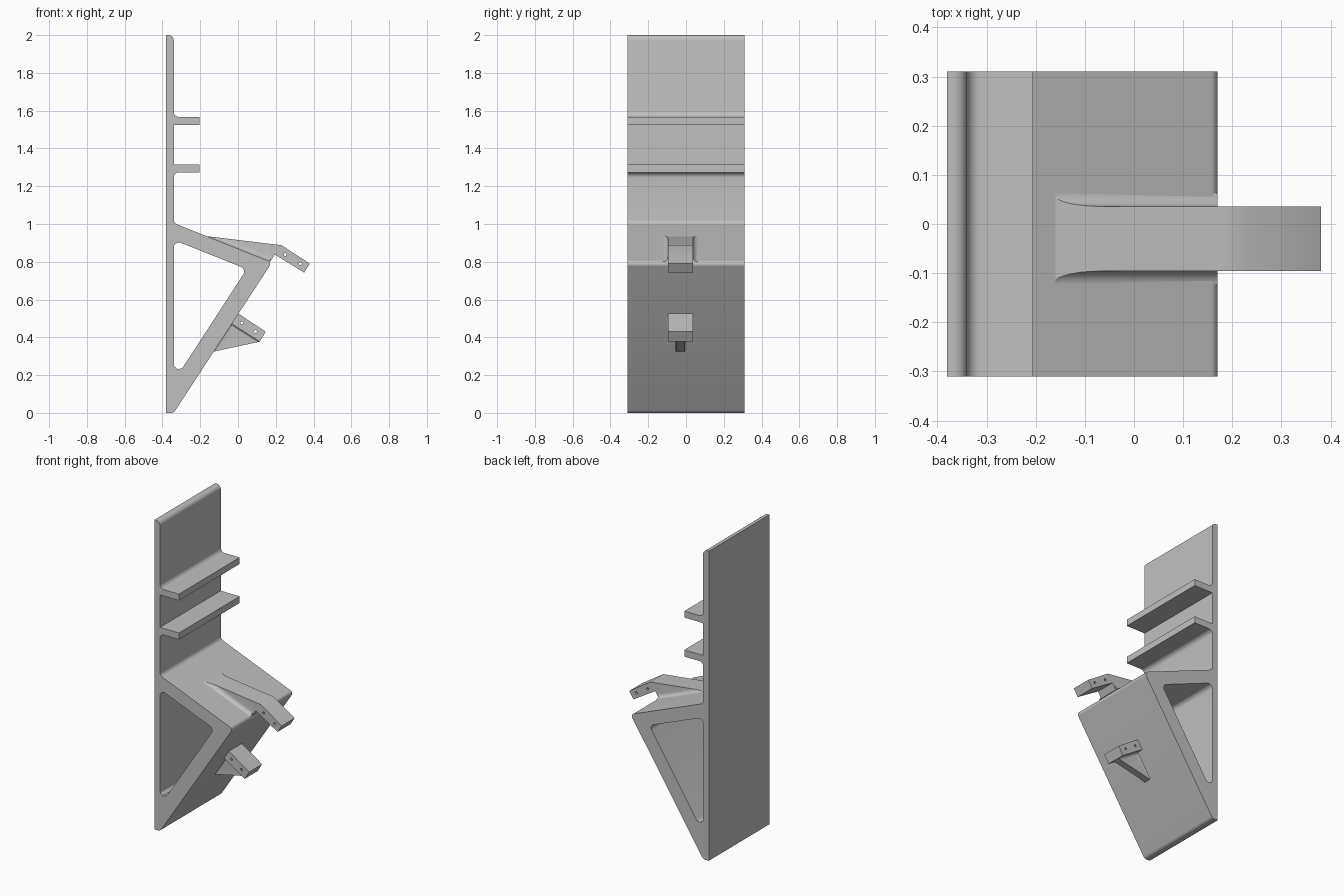
import bpy
import bmesh
import math
from mathutils import Vector, Matrix

if "Cube" in bpy.data.objects:
    bpy.data.objects.remove(bpy.data.objects["Cube"])

grey = bpy.data.materials.new("plain grey")
grey.use_nodes = True
grey.diffuse_color = (0.53, 0.53, 0.53, 1)
grey.node_tree.nodes["Principled BSDF"].inputs["Base Color"].default_value = (0.53, 0.53, 0.53, 1)

ARM_Y = -0.03      # both arms sit slightly off centre
ARM_HALF = 0.066
R = 0.027          # common fillet radius


def rounded(corners, steps=6):
    """Outline from (x, z) or (x, z, radius) corners, with true arcs."""
    out = []
    for i, c in enumerate(corners):
        p = Vector(c[:2])
        if len(c) == 2:
            out.append(p)
            continue
        a = (Vector(corners[i - 1][:2]) - p).normalized()
        b = (Vector(corners[(i + 1) % len(corners)][:2]) - p).normalized()
        half = a.angle(b) / 2
        centre = p + (a + b).normalized() * c[2] / math.sin(half)
        reach = c[2] / math.tan(half)
        start, end = p + a * reach - centre, p + b * reach - centre
        for k in range(steps + 1):
            d = start.lerp(end, k / steps)
            out.append(centre + d.normalized() * c[2])
    return out


def circle(x, z, r=0.008, n=12):
    return [Vector((x + r * math.cos(math.tau * k / n), z + r * math.sin(math.tau * k / n)))
            for k in range(n)]


def finish(name, mesh):
    bm = bmesh.new()
    bm.from_mesh(mesh)
    bmesh.ops.remove_doubles(bm, verts=bm.verts, dist=0.0002)
    bmesh.ops.recalc_face_normals(bm, faces=bm.faces)
    bm.to_mesh(mesh)
    bm.free()
    mesh.materials.clear()
    mesh.materials.append(grey)
    obj = bpy.data.objects.new(name, mesh)
    bpy.context.collection.objects.link(obj)
    bpy.ops.object.select_all(action="DESELECT")
    obj.select_set(True)
    bpy.context.view_layer.objects.active = obj
    bpy.ops.object.shade_smooth_by_angle(angle=math.radians(30))
    return obj


def extrude(name, loops, y, half):
    """Extrude an x-z outline (first loop) with holes (other loops) along y."""
    curve = bpy.data.curves.new(name + " outline", "CURVE")
    curve.dimensions = "2D"
    curve.fill_mode = "BOTH"
    curve.extrude = half
    for loop in loops:
        spline = curve.splines.new("POLY")
        spline.points.add(len(loop) - 1)
        for pt, p in zip(spline.points, loop):
            pt.co = (p.x, p.y, 0, 1)
        spline.use_cyclic_u = True
    temp = bpy.data.objects.new("temp outline", curve)
    bpy.context.collection.objects.link(temp)
    graph = bpy.context.evaluated_depsgraph_get()
    mesh = bpy.data.meshes.new_from_object(temp.evaluated_get(graph))
    bpy.data.objects.remove(temp)
    bpy.data.curves.remove(curve)
    mesh.transform(Matrix.Translation((0, y, 0)) @ Matrix.Rotation(math.pi / 2, 4, "X"))
    mesh.name = name
    return finish(name, mesh)


def flared_rib(name, base, top, half, r, stations=20, levels=6):
    """Rib between a base line and a top line, its foot flaring out in a fillet."""
    bm = bmesh.new()
    rings = []
    for i in range(stations + 1):
        t = i / stations
        lo = Vector(base[0]).lerp(Vector(base[1]), t)
        hi = Vector(top[0]).lerp(Vector(top[1]), t)
        length = max((hi - lo).length, 0.0005)
        foot = min(length, r)
        side = []
        for k in range(levels + 2):
            h = foot * (k / levels) ** 2 if k <= levels else length
            gap = max(r - h, 0)
            width = half + r - math.sqrt(r * r - gap * gap)
            side.append((lo.lerp(hi, h / length), width))
        ring = [(p.x, ARM_Y + w, p.y) for p, w in side]
        ring += [(p.x, ARM_Y - w, p.y) for p, w in reversed(side)]
        rings.append([bm.verts.new(v) for v in ring])
    for a, b in zip(rings, rings[1:]):
        for j in range(len(a)):
            k = (j + 1) % len(a)
            bm.faces.new((a[j], a[k], b[k], b[j]))
    bm.faces.new(rings[-1])
    mesh = bpy.data.meshes.new(name)
    bm.to_mesh(mesh)
    bm.free()
    return finish(name, mesh)


# Back plate, two shelves and triangular bracket as one profile
body = rounded([
    (-0.38, 0), (-0.34, 0, R), (0.18, 0.797, 0.02), (-0.34, 1.005, R),
    (-0.34, 1.273, R), (-0.205, 1.273), (-0.205, 1.316), (-0.34, 1.316),
    (-0.34, 1.525), (-0.205, 1.525), (-0.205, 1.567), (-0.34, 1.567, R),
    (-0.34, 2, R), (-0.38, 2)])
opening = rounded([(-0.34, 0.167, R), (0.046, 0.761, R), (-0.34, 0.915, R)])
extrude("bracket_body", [body, opening], 0, 0.31)

# Upper arm: flared root and angled tip with two pin holes
flared_rib("upper_arm_root", [(-0.16, 0.933), (0.17, 0.80)],
           [(-0.16, 0.935), (0.17, 0.895)], ARM_HALF, R)
tip = rounded([(0.17, 0.895), (0.17, 0.80), (0.195, 0.838), (0.35, 0.743),
               (0.38, 0.79), (0.23, 0.888)])
extrude("upper_arm_tip", [tip, circle(0.25, 0.838), circle(0.33, 0.79)], ARM_Y, ARM_HALF)

# Lower arm: block with two pin holes
block = rounded([(-0.014, 0.536), (-0.052, 0.483), (0.115, 0.377), (0.147, 0.43)])
extrude("lower_arm_block", [block, circle(0.02, 0.477), circle(0.093, 0.43)], ARM_Y, ARM_HALF)

# Gusset under the lower block, flared where it meets the bracket and the block
wall, inner, outer = (-0.135, 0.323), (-0.036, 0.472), (0.115, 0.377)
flared_rib("gusset_at_bracket", [wall, inner], [wall, outer], 0.022, 0.012)
flared_rib("gusset_at_block", [outer, inner], [outer, wall], 0.022, 0.012)
